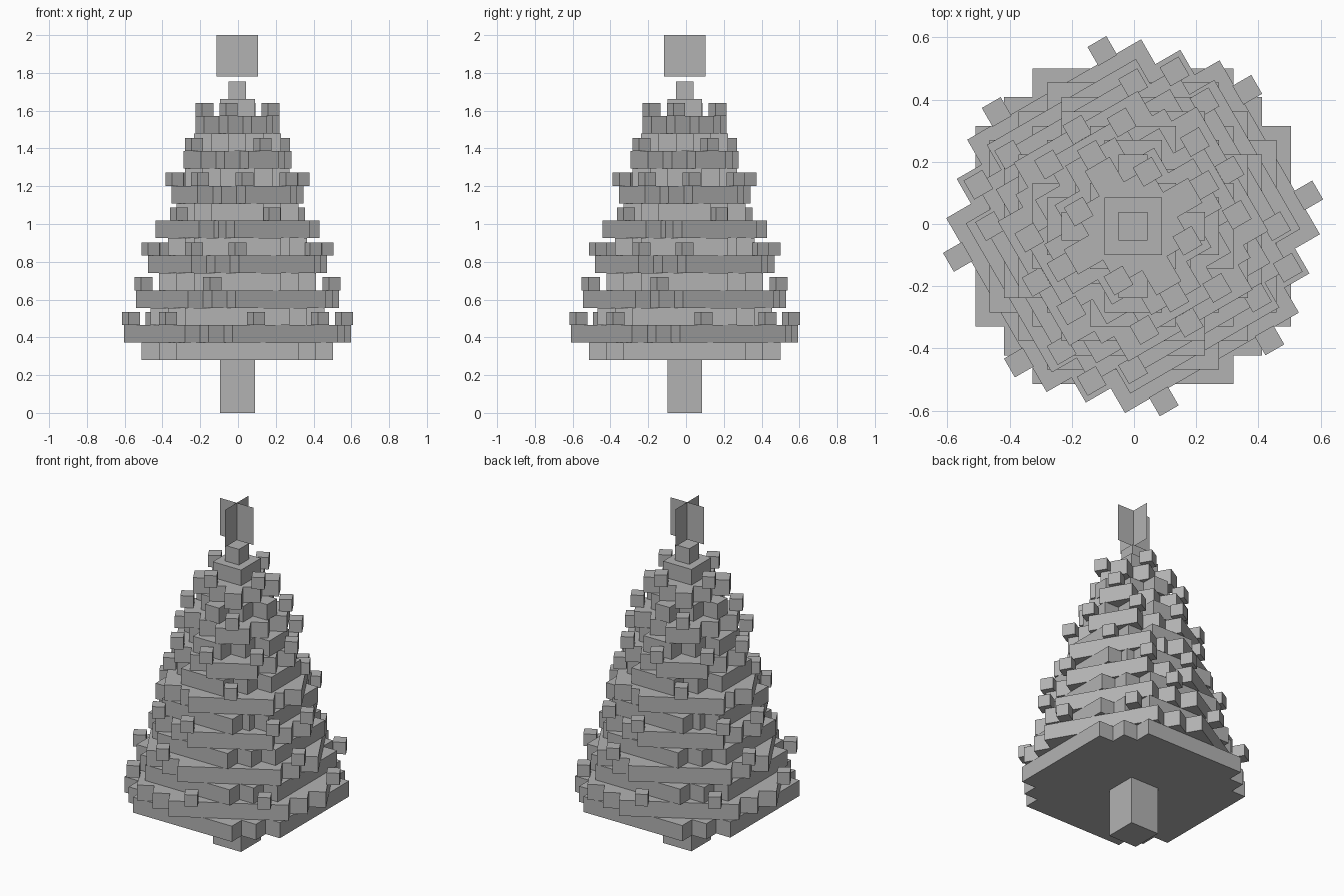
import bpy, bmesh
from math import radians
from mathutils import Matrix, Vector

cube = bpy.data.objects.get("Cube")
if cube:
    bpy.data.objects.remove(cube, do_unlink=True)

CELL = 0.0922          # block size and layer height
BASE = 0.28            # top of the trunk
CENTER = Vector((-0.003, -0.007, 0))
TILT = Matrix.Rotation(radians(30), 4, 'Z')

grey = bpy.data.materials.new("plain_grey")
grey.use_nodes = True
grey.diffuse_color = (0.45, 0.45, 0.45, 1)
grey.node_tree.nodes["Principled BSDF"].inputs["Base Color"].default_value = (0.45, 0.45, 0.45, 1)


def finish(name, bm, matrix=Matrix()):
    bm.transform(Matrix.Translation(CENTER) @ matrix)
    mesh = bpy.data.meshes.new(name)
    bm.to_mesh(mesh)
    bm.free()
    mesh.materials.append(grey)
    obj = bpy.data.objects.new(name, mesh)
    bpy.context.collection.objects.link(obj)
    return obj


def add_box(bm, center, size):
    m = Matrix.Translation(center) @ Matrix.Diagonal((*size, 1))
    bmesh.ops.create_cube(bm, size=1, matrix=m)


def box(name, width, bottom, top):
    bm = bmesh.new()
    add_box(bm, (0, 0, (bottom + top) / 2), (width, width, top - bottom))
    finish(name, bm)


def quarter_turns(x, y):
    return [(x, y), (-y, x), (-x, -y), (y, -x)]


def stepped_disc(name, half, arm, bottom, matrix):
    """Disc of blocks with a stepped rim, extruded one block high."""
    mid = half - 1
    quarter = [(half, arm), (mid, arm), (mid, mid), (arm, mid), (arm, half)]
    bm = bmesh.new()
    turns = [quarter_turns(x, y) for x, y in quarter]
    verts = [bm.verts.new((t[k][0] * CELL, t[k][1] * CELL, bottom))
             for k in range(4) for t in turns]
    face = bm.faces.new(verts)
    out = bmesh.ops.extrude_face_region(bm, geom=[face])
    moved = [v for v in out["geom"] if isinstance(v, bmesh.types.BMVert)]
    bmesh.ops.translate(bm, verts=moved, vec=(0, 0, CELL))
    bmesh.ops.recalc_face_normals(bm, faces=bm.faces)
    finish(name, bm, matrix)


# Trunk
box("trunk", 2 * CELL, 0, BASE)

# Branch tiers: a straight disc, a turned disc, and a ring of baubles on top
bauble_spots = [
    [(0.537, 0.196), (0.196, 0.537)],
    [(0.364, 0.364)],
    [(0.398, 0.23), (0.23, 0.398)],
    [(0.358, 0)],
    [(0.307, 0.135), (0.135, 0.307)],
    [(0.265, 0)],
    [(0.128, 0.128)],
]
BAUBLE = 0.07
for tier, spots in enumerate(bauble_spots):
    half = (11 - tier) / 2
    arm = half - (1.5 if half == 4 else 2)
    z = BASE + 2 * tier * CELL
    stepped_disc(f"straight_branches_{tier + 1}", half, arm, z, Matrix())
    stepped_disc(f"turned_branches_{tier + 1}", half, arm, z + CELL, TILT)
    bm = bmesh.new()
    for spot in spots:
        for x, y in quarter_turns(*spot):
            add_box(bm, (x, y, z + 2 * CELL + BAUBLE / 2), (BAUBLE,) * 3)
    finish(f"baubles_{tier + 1}", bm, TILT)

# Stacked tip blocks
tip = BASE + 14 * CELL
box("tip_lower", 2 * CELL, tip, tip + CELL)
box("tip_upper", CELL, tip + CELL, tip + 2 * CELL)

# Tree topper: two crossed upright sheets
bm = bmesh.new()
for turn in (0, 90):
    m = (Matrix.Translation((0, 0, 1.89)) @ Matrix.Rotation(radians(turn), 4, 'Z')
         @ Matrix.Rotation(radians(90), 4, 'X'))
    bmesh.ops.create_grid(bm, x_segments=1, y_segments=1, size=0.11, matrix=m)
finish("topper", bm)
